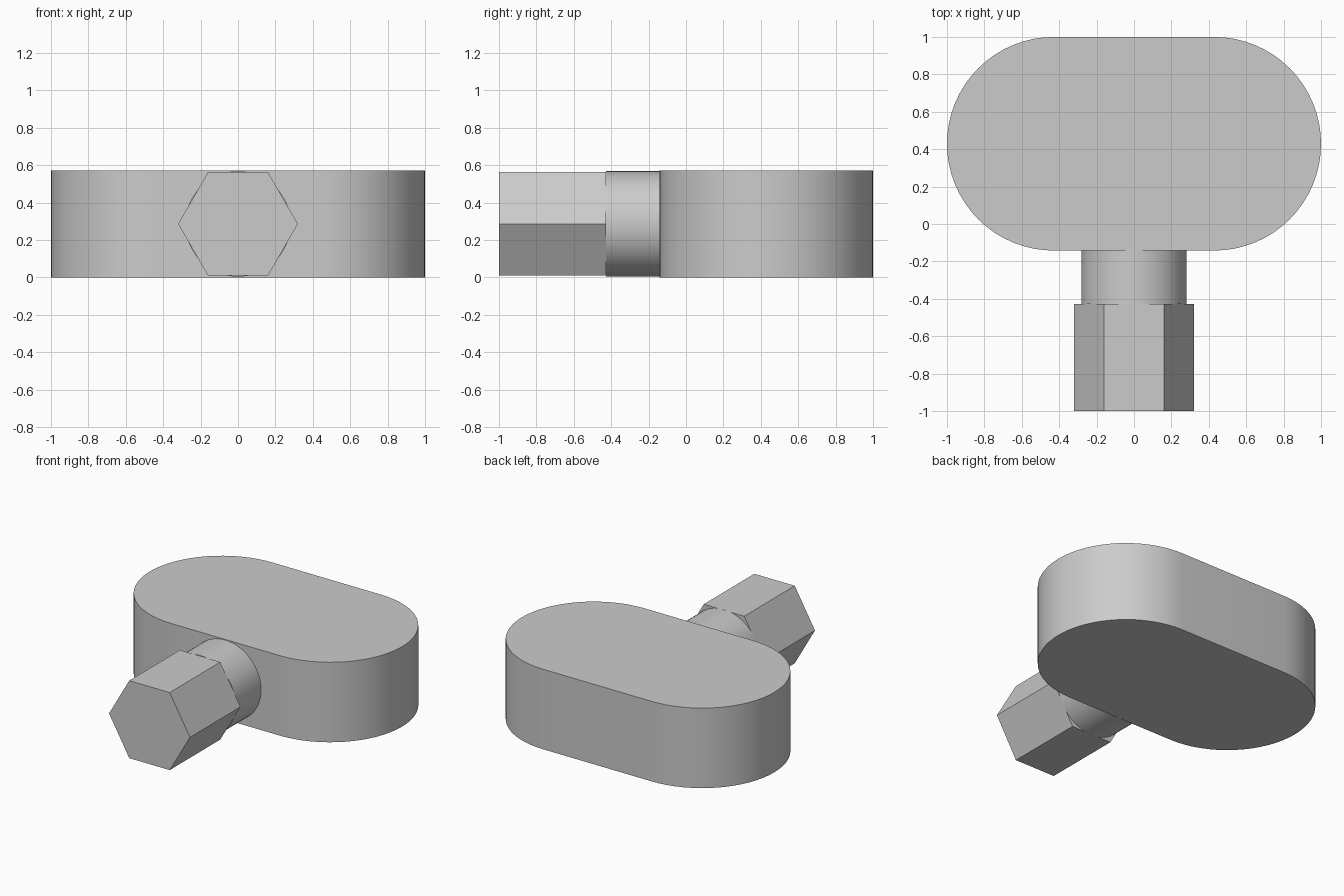
import bpy
import bmesh
from math import sin, cos, pi, radians
from mathutils import Vector

default_cube = bpy.data.objects.get("Cube")
if default_cube:
    bpy.data.objects.remove(default_cube, do_unlink=True)

HEIGHT = 0.572
MID = HEIGHT / 2

# Single plain grey
grey = bpy.data.materials.new("plain grey")
grey.use_nodes = True
colour = (0.6, 0.6, 0.6, 1)
grey.diffuse_color = colour
grey.node_tree.nodes["Principled BSDF"].inputs["Base Color"].default_value = colour


def extrude_profile(name, points, direction, smooth=False):
    """Make a solid by sweeping a closed outline along a direction."""
    bm = bmesh.new()
    face = bm.faces.new([bm.verts.new(p) for p in points])
    swept = bmesh.ops.extrude_face_region(bm, geom=[face], use_keep_orig=True)
    moved = [g for g in swept["geom"] if isinstance(g, bmesh.types.BMVert)]
    bmesh.ops.translate(bm, verts=moved, vec=Vector(direction))
    bmesh.ops.recalc_face_normals(bm, faces=bm.faces[:])
    mesh = bpy.data.meshes.new(name)
    bm.to_mesh(mesh)
    bm.free()
    mesh.materials.append(grey)
    obj = bpy.data.objects.new(name, mesh)
    bpy.context.collection.objects.link(obj)
    if smooth:
        bpy.ops.object.select_all(action="DESELECT")
        obj.select_set(True)
        bpy.context.view_layer.objects.active = obj
        bpy.ops.object.shade_smooth_by_angle(angle=radians(30))
    return obj


def ring(radius, sides, y):
    """Regular outline facing the front, first corner on +x."""
    return [(radius * cos(2 * pi * i / sides), y, MID + radius * sin(2 * pi * i / sides))
            for i in range(sides)]


# Handle: slab with two round ends
RADIUS, OFFSET, CENTRE, STEPS = 0.571, 0.429, 0.429, 32
outline = []
for side, start in ((1, -pi / 2), (-1, pi / 2)):
    for i in range(STEPS + 1):
        a = start + pi * i / STEPS
        outline.append((side * OFFSET + RADIUS * cos(a), CENTRE + RADIUS * sin(a), 0))
extrude_profile("handle", outline, (0, 0, HEIGHT), smooth=True)

# Round neck between handle and drive
extrude_profile("neck", ring(0.282, 64, -0.429), (0, 0.289, 0), smooth=True)

# Hexagonal drive at the front
extrude_profile("hex_drive", ring(0.32, 6, -1), (0, 0.571, 0))
